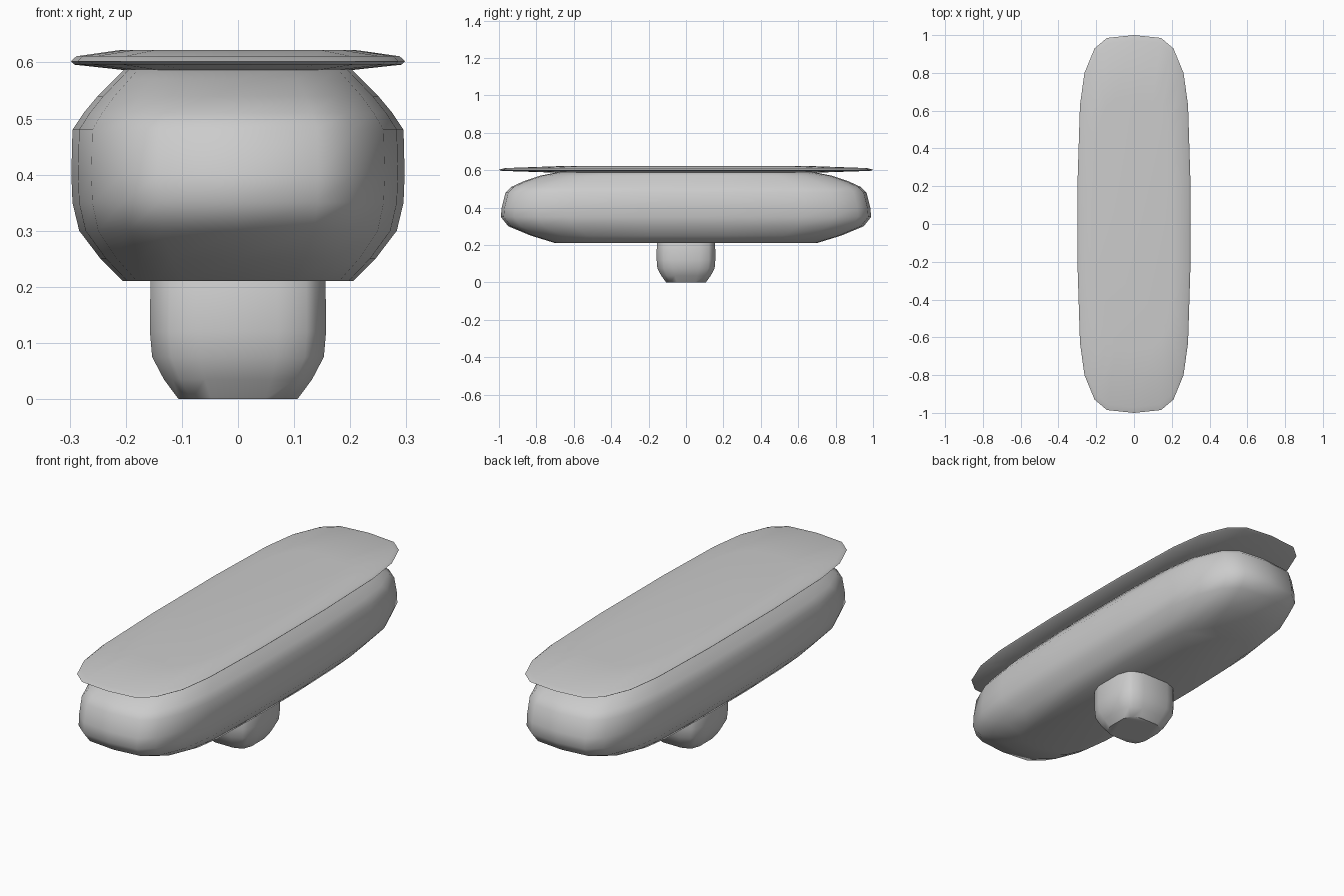
import bpy, bmesh, math

if "Cube" in bpy.data.objects:
    bpy.data.objects.remove(bpy.data.objects["Cube"])


def loft(name, quarter, rings, angle=50):
    """Stack scaled copies of a four-way mirrored outline, capped at both ends."""
    q = quarter
    outline = (q + [(-x, y) for x, y in reversed(q) if x > 0]
               + [(-x, -y) for x, y in q] + [(x, -y) for x, y in reversed(q) if x > 0])
    bm = bmesh.new()
    loops = [[bm.verts.new((x * hx, y * hy, z)) for x, y in outline] for z, hx, hy in rings]
    n = len(outline)
    for a, b in zip(loops, loops[1:]):
        for i in range(n):
            j = (i + 1) % n
            bm.faces.new((a[i], a[j], b[j], b[i]))
    bm.faces.new(loops[0][::-1])
    bm.faces.new(loops[-1])
    bmesh.ops.recalc_face_normals(bm, faces=bm.faces)
    me = bpy.data.meshes.new(name)
    bm.to_mesh(me)
    bm.free()
    ob = bpy.data.objects.new(name, me)
    bpy.context.collection.objects.link(ob)
    bpy.ops.object.select_all(action='DESELECT')
    ob.select_set(True)
    bpy.context.view_layer.objects.active = ob
    bpy.ops.object.shade_smooth_by_angle(angle=math.radians(angle))
    return ob


# long rounded-end outline shared by the body and the top slab
long_end = [(1, 0.25), (0.96, 0.63), (0.88, 0.80), (0.70, 0.93), (0.48, 0.985), (0, 1)]

# bulging body
loft("body", long_end, [
    (0.21, 0.205, 0.70), (0.25, 0.245, 0.83), (0.30, 0.283, 0.95), (0.35, 0.295, 0.99),
    (0.40, 0.297, 0.985), (0.48, 0.295, 0.965), (0.51, 0.275, 0.935),
    (0.54, 0.25, 0.87), (0.57, 0.22, 0.78), (0.59, 0.20, 0.68)])

# thin overhanging slab on top
loft("top_slab", long_end, [
    (0.586, 0.20, 0.68), (0.596, 0.292, 0.985), (0.602, 0.298, 1.0),
    (0.611, 0.288, 0.97), (0.622, 0.21, 0.66)])

# rounded foot, its closed top hidden inside the body
loft("foot", [(1, 0.45), (0.88, 0.78), (0.78, 0.88), (0.45, 1)], [
    (0.0, 0.106, 0.106), (0.035, 0.132, 0.132), (0.075, 0.153, 0.153),
    (0.12, 0.157, 0.157), (0.215, 0.156, 0.156), (0.25, 0.14, 0.14)])
